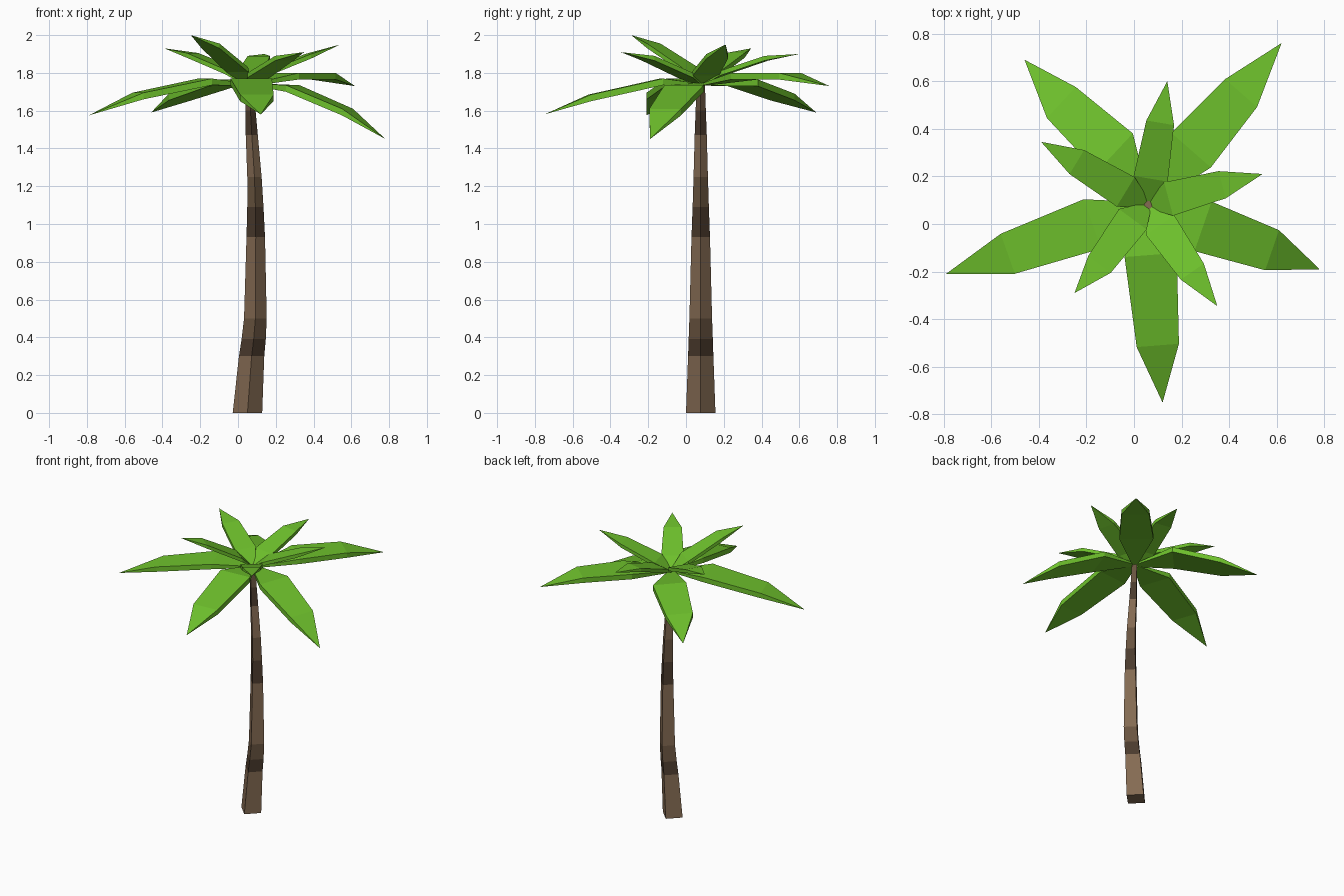
import bpy
import math
from mathutils import Vector

if "Cube" in bpy.data.objects:
    bpy.data.objects.remove(bpy.data.objects["Cube"])


def material(name, rgb):
    m = bpy.data.materials.new(name)
    m.diffuse_color = (*rgb, 1)
    m.use_nodes = True
    m.node_tree.nodes["Principled BSDF"].inputs["Base Color"].default_value = m.diffuse_color
    return m


def mesh_object(name, verts, faces, mats, slots=None):
    me = bpy.data.meshes.new(name)
    me.from_pydata(verts, [], faces)
    for m in mats:
        me.materials.append(m)
    if slots:
        for p, s in zip(me.polygons, slots):
            p.material_index = s
    me.update()
    ob = bpy.data.objects.new(name, me)
    bpy.context.collection.objects.link(ob)
    return ob


LEAF = material("leaf_green", (0.155, 0.53, 0.025))
BARK = [material("bark_light", (0.23, 0.145, 0.085)),
        material("bark_mid", (0.14, 0.088, 0.05)),
        material("bark_dark", (0.07, 0.043, 0.026))]

# Trunk: four-sided, gently bent; (z, centre x, corner radius, bark tone of band above)
rings = [(0, .05, .078, 0), (.30, .072, .067, 2), (.39, .083, .064, 1),
         (.50, .092, .060, 0), (.93, .094, .049, 2), (1.09, .092, .043, 1),
         (1.25, .087, .038, 0), (1.47, .073, .032, 2), (1.60, .066, .027, 1),
         (1.75, .06, .022, 0)]
verts, faces, slots = [], [], []
for z, cx, r, tone in rings:
    for k in range(4):
        a = k * math.pi / 2
        verts.append((cx + r * math.cos(a), .078 + r * math.sin(a), z))
for i in range(len(rings) - 1):
    for k in range(4):
        n = (k + 1) % 4
        faces.append((4 * i + k, 4 * i + n, 4 * i + 4 + n, 4 * i + 4 + k))
        slots.append(rings[i][3])
top = len(verts) - 4
faces += [(3, 2, 1, 0), (top, top + 1, top + 2, top + 3)]
slots += [0, 0]
mesh_object("trunk", verts, faces, BARK, slots)

HEART = Vector((.06, .08, 1.745))


def leaf(name, wide, shoulder, tip, w_wide, w_shoulder, thick):
    """Flat bent blade: narrow root, wide part, shoulder, then a sharp tip."""
    wide, shoulder, tip = Vector(wide), Vector(shoulder), Vector(tip)
    d = shoulder - wide
    side = Vector((-d.y, d.x, 0)).normalized()
    verts = []
    root = HEART.lerp(wide, .08)
    root.z = HEART.z
    for p, w, t in ((root, .04, .012), (wide, w_wide, thick),
                    (shoulder, w_shoulder, thick)):
        l, r = p + side * w / 2, p - side * w / 2
        down = Vector((0, 0, -t))
        verts += [l, r, r + down, l + down]
    verts.append(tip)
    faces = [(0, 3, 2, 1)]
    for i in (0, 4):
        for k in range(4):
            n = (k + 1) % 4
            faces.append((i + k, i + n, i + 4 + n, i + 4 + k))
    faces += [(8 + k, 8 + (k + 1) % 4, 12) for k in range(4)]
    mesh_object(name, verts, faces, [LEAF])


# Large drooping lower leaves: wide centre, shoulder centre, tip
lower = [((.07, -.13, 1.77), (.10, -.51, 1.685), (.12, -.75, 1.58)),
         ((.29, -.01, 1.735), (.58, -.11, 1.61), (.78, -.19, 1.45)),
         ((.24, .31, 1.80), (.45, .55, 1.80), (.62, .76, 1.73)),
         ((-.08, .30, 1.765), (-.305, .51, 1.69), (-.46, .69, 1.59)),
         ((-.175, .0, 1.77), (-.53, -.125, 1.695), (-.79, -.21, 1.575))]
for i, (a, b, c) in enumerate(lower):
    leaf(f"lower_leaf_{i + 1}", a, b, c, .22, .178, .035)

# Small raised upper leaves
upper = [((.07, .19, 1.81), (.11, .425, 1.89), (.14, .60, 1.90)),
         ((.145, .105, 1.81), (.37, .165, 1.90), (.54, .21, 1.95)),
         ((.11, -.005, 1.80), (.245, -.20, 1.89), (.35, -.345, 1.91)),
         ((-.005, .02, 1.83), (-.145, -.17, 1.955), (-.25, -.29, 2.0)),
         ((-.035, .135, 1.82), (-.24, .26, 1.905), (-.39, .345, 1.93))]
for i, (a, b, c) in enumerate(upper):
    leaf(f"upper_leaf_{i + 1}", a, b, c, .145, .118, .025)
